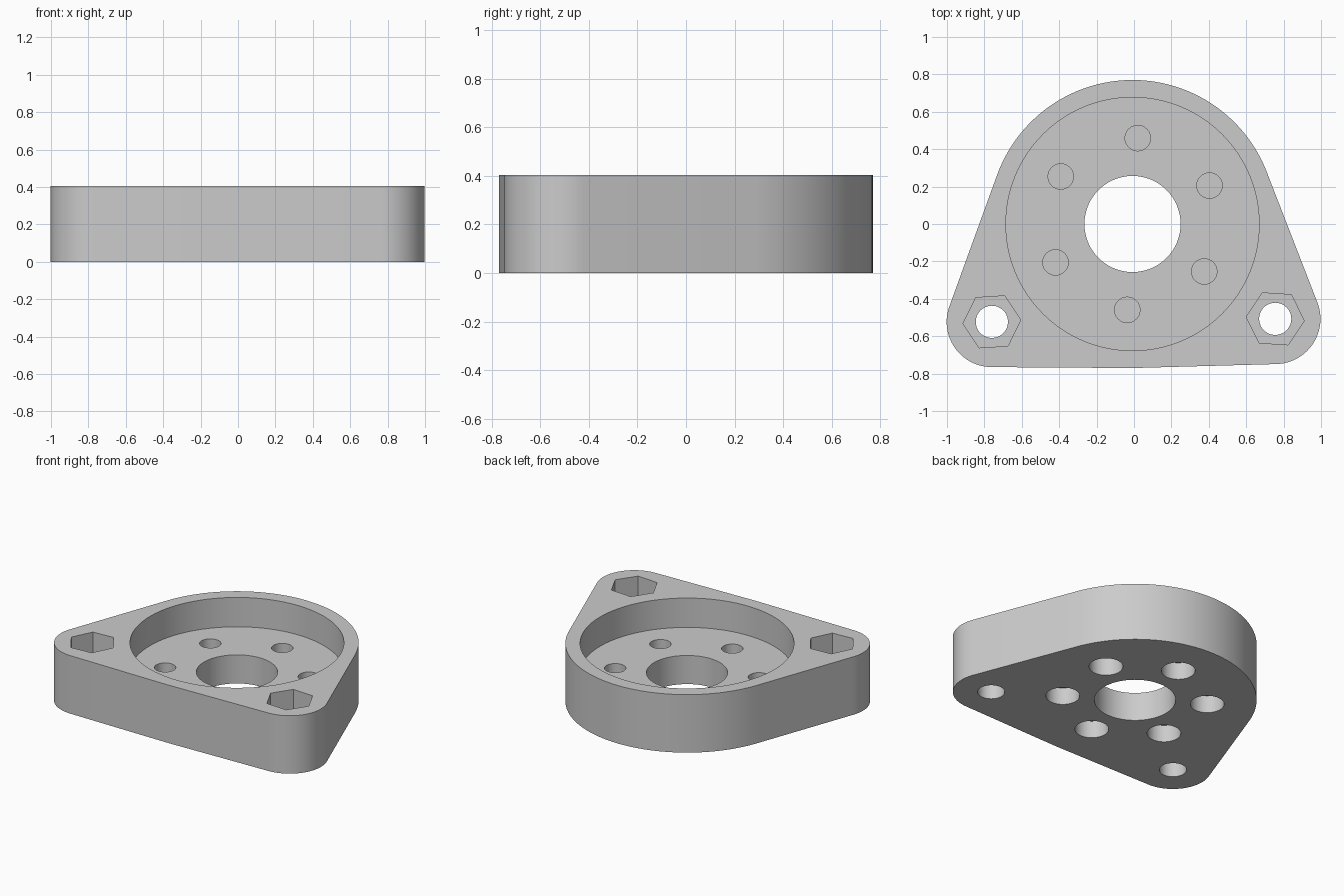
import bpy, bmesh, math
from mathutils import Vector
from mathutils.geometry import convex_hull_2d

if "Cube" in bpy.data.objects:
    bpy.data.objects.remove(bpy.data.objects["Cube"])

HEIGHT, FLOOR = 0.405, 0.2
CX, CY = -0.008, 0.0
# corner bosses: x, y, turn of the nut pocket
CORNERS = [(-0.76, -0.523, math.radians(3.7)), (0.755, -0.507, math.radians(-3.7))]

metal = bpy.data.materials.new("grey")
metal.diffuse_color = (0.6, 0.6, 0.6, 1)
metal.use_nodes = True
metal.node_tree.nodes["Principled BSDF"].inputs["Base Color"].default_value = metal.diffuse_color


def ring(x, y, r, n, turn=0.0):
    return [Vector((x + r * math.cos(turn + math.tau * i / n),
                    y + r * math.sin(turn + math.tau * i / n))) for i in range(n)]


def prism(name, outline, z0, z1):
    bm = bmesh.new()
    base = bm.faces.new([bm.verts.new((p.x, p.y, z0)) for p in outline])
    ext = bmesh.ops.extrude_face_region(bm, geom=[base])
    bmesh.ops.translate(bm, vec=(0, 0, z1 - z0),
                        verts=[v for v in ext["geom"] if isinstance(v, bmesh.types.BMVert)])
    bmesh.ops.recalc_face_normals(bm, faces=bm.faces)
    mesh = bpy.data.meshes.new(name)
    bm.to_mesh(mesh)
    bm.free()
    mesh.materials.append(metal)
    obj = bpy.data.objects.new(name, mesh)
    bpy.context.collection.objects.link(obj)
    return obj


# Plate outline: tight hull around the big round and the two corner bosses
points = ring(CX, CY, 0.77, 128)
for x, y, _ in CORNERS:
    points += ring(x, y, 0.242, 64)
plate = prism("mounting_plate", [points[i] for i in convex_hull_2d(points)], 0, HEIGHT)

# Round recess and central bore
cutters = [prism("recess_cutter", ring(CX, CY, 0.677, 128), FLOOR, HEIGHT + 0.1),
           prism("bore_cutter", ring(CX, CY, 0.257, 96), -0.1, FLOOR + 0.1)]

# Six screw holes with wider counterbores below, split by a thin web
for i in range(6):
    a = math.radians(26.5 + 60 * i)
    x, y = CX + 0.46 * math.cos(a), CY + 0.46 * math.sin(a)
    cutters.append(prism("screw_hole_cutter", ring(x, y, 0.068, 48), 0.132, FLOOR + 0.1))
    cutters.append(prism("counterbore_cutter", ring(x, y, 0.107, 48), -0.1, 0.12))

# Corner bolt holes with hexagonal nut pockets
for x, y, turn in CORNERS:
    cutters.append(prism("bolt_hole_cutter", ring(x, y, 0.086, 48), -0.1, FLOOR + 0.05))
    cutters.append(prism("nut_pocket_cutter", ring(x, y, 0.155, 6, turn), FLOOR, HEIGHT + 0.1))

bpy.context.view_layer.objects.active = plate
for c in cutters:
    mod = plate.modifiers.new("cut", "BOOLEAN")
    mod.operation, mod.solver, mod.object = "DIFFERENCE", "EXACT", c
    bpy.ops.object.modifier_apply(modifier=mod.name)
    bpy.data.objects.remove(c)

plate.select_set(True)
bpy.ops.object.shade_smooth_by_angle(angle=math.radians(30))
